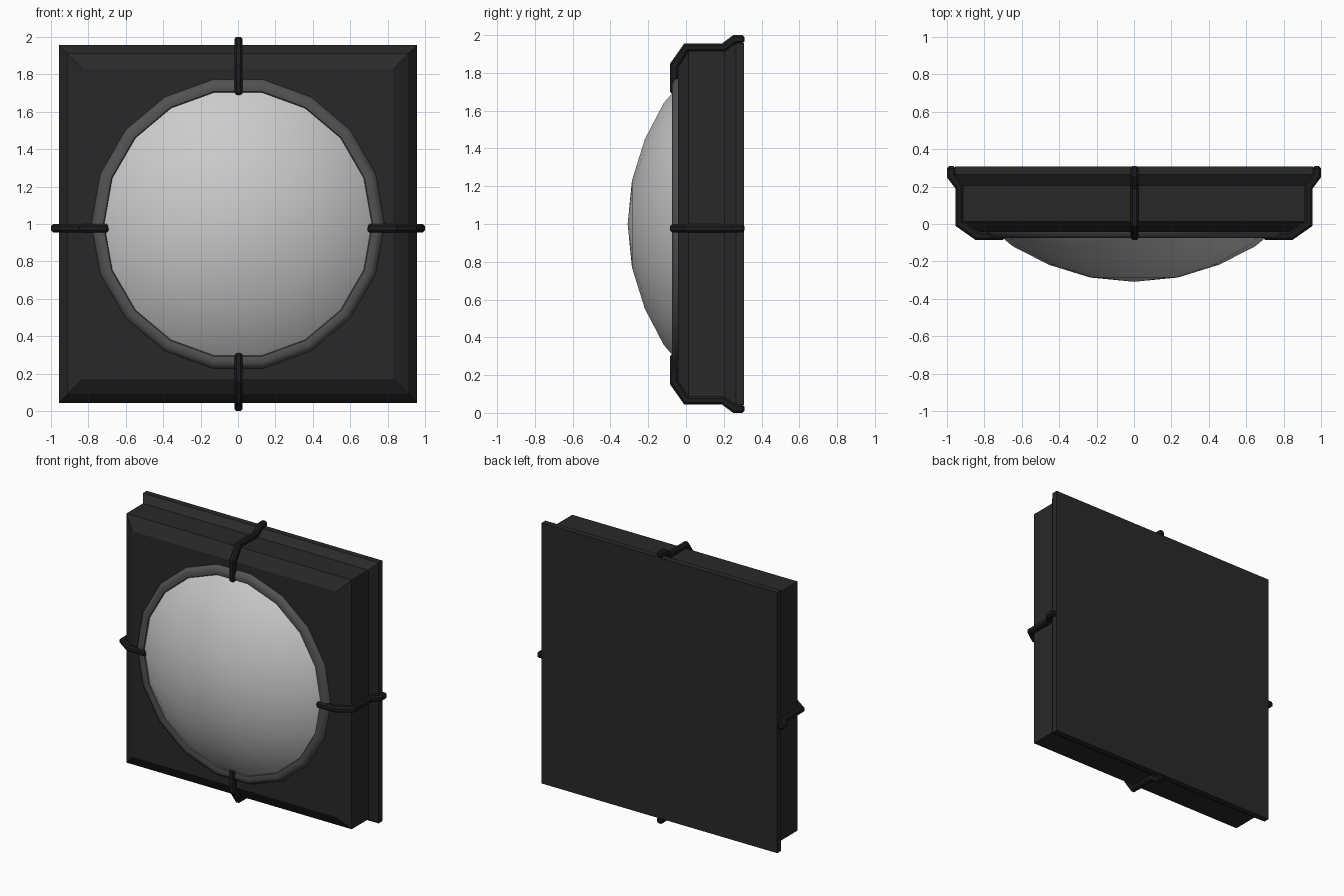
import bpy, bmesh, math
from mathutils import Matrix, Vector

if "Cube" in bpy.data.objects:
    bpy.data.objects.remove(bpy.data.objects["Cube"])

CZ = 1.0  # height of the centre


def material(name, v):
    m = bpy.data.materials.new(name)
    m.diffuse_color = (v, v, v * 1.02, 1)
    m.use_nodes = True
    m.node_tree.nodes["Principled BSDF"].inputs["Base Color"].default_value = m.diffuse_color
    return m


def finish(name, bm, mat=None):
    bmesh.ops.recalc_face_normals(bm, faces=bm.faces[:])
    me = bpy.data.meshes.new(name)
    bm.to_mesh(me)
    bm.free()
    ob = bpy.data.objects.new(name, me)
    bpy.context.collection.objects.link(ob)
    if mat:
        me.materials.append(mat)
    return ob


def lathe(name, profile, sides, start=0.0, mat=None, closed=False, caps=(False, False)):
    """Loft rings of (radius, y) about the y axis; radius 0 makes a pole."""
    bm = bmesh.new()
    rings = []
    for r, y in profile:
        if r == 0:
            rings.append([bm.verts.new((0, y, CZ))] * sides)
        else:
            angs = [start + 2 * math.pi * i / sides for i in range(sides)]
            rings.append([bm.verts.new((r * math.cos(a), y, CZ + r * math.sin(a))) for a in angs])
    pairs = list(zip(rings, rings[1:])) + ([(rings[-1], rings[0])] if closed else [])
    for a, b in pairs:
        for i in range(sides):
            j = (i + 1) % sides
            bm.faces.new(list(dict.fromkeys((a[i], a[j], b[j], b[i]))))
    if caps[0]:
        bm.faces.new(rings[0])
    if caps[1]:
        bm.faces.new(rings[-1])
    return finish(name, bm, mat)


def smooth(ob, angle):
    bpy.ops.object.select_all(action='DESELECT')
    ob.select_set(True)
    bpy.context.view_layer.objects.active = ob
    bpy.ops.object.shade_smooth_by_angle(angle=math.radians(angle))


dark = material("dark_metal", 0.022)
rim_grey = material("rim_grey", 0.085)
black = material("clip_black", 0.012)

# Square housing: back plate, sloped step, straight sides, chamfered front
half = [(0.957, 0.308), (0.957, 0.265), (0.915, 0.205), (0.915, 0.013), (0.828, -0.043)]
lathe("housing", [(h * math.sqrt(2), y) for h, y in half], 4, math.pi / 4, dark, caps=(True, True))

# Round rim around the lens
rim = lathe("lens_rim", [(0.785, -0.04), (0.775, -0.062), (0.75, -0.075), (0.72, -0.07), (0.70, -0.04)],
            18, mat=rim_grey, closed=True)
smooth(rim, 40)

# Shallow glass dome
dome = lathe("lens_dome", [(0.74, -0.042), (0.65, -0.118), (0.455, -0.218), (0.235, -0.286), (0, -0.309)],
             18, caps=(True, False))
smooth(dome, 50)

# Four bent clips following the housing profile, as (distance from centre, y)
outer = [(0.69, -0.085), (0.848, -0.085), (0.955, -0.01), (0.955, 0.19), (1.0, 0.25), (1.0, 0.309)]
inner = [(0.955, 0.309), (0.955, 0.265), (0.913, 0.205), (0.913, 0.013), (0.826, -0.042), (0.69, -0.042)]
for k, side in enumerate(("right", "top", "left", "bottom")):
    bm = bmesh.new()
    # the upright pair sits on the centre line, the level pair slightly below it
    face = bm.faces.new([bm.verts.new((r, y, -0.022)) for r, y in outer + inner])
    ext = bmesh.ops.extrude_face_region(bm, geom=[face])
    moved = [e for e in ext["geom"] if isinstance(e, bmesh.types.BMVert)]
    bmesh.ops.translate(bm, verts=moved, vec=(0, 0, 0.044))
    offset = Vector((0, 0, CZ - 0.023)) if k % 2 == 0 else Vector((0.003, 0, CZ))
    bm.transform(Matrix.Translation(offset) @ Matrix.Rotation(-k * math.pi / 2, 4, 'Y'))
    clip = finish("clip_" + side, bm, black)
    bev = clip.modifiers.new("rounded_edges", 'BEVEL')
    bev.width = 0.011
    bev.segments = 1
    bev.limit_method = 'ANGLE'
    bev.angle_limit = math.radians(60)
